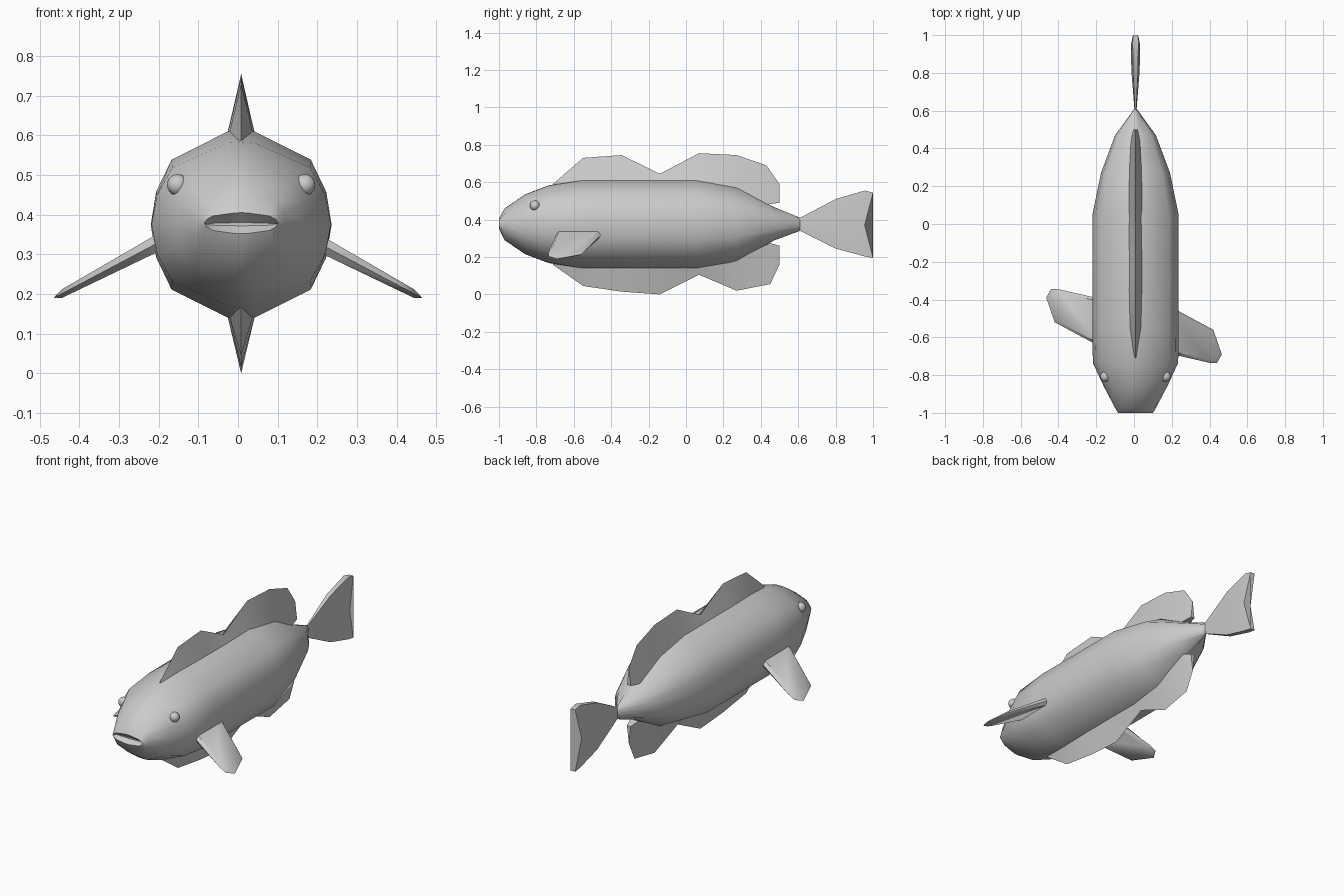
import bpy, bmesh
from mathutils import Matrix, Vector

if "Cube" in bpy.data.objects:
    bpy.data.objects.remove(bpy.data.objects["Cube"])

CX = 0.008  # body centre line


def loft(name, rings, angle=0.7):
    """Skin a list of equal-length closed rings and cap both ends."""
    bm = bmesh.new()
    rows = [[bm.verts.new(p) for p in ring] for ring in rings]
    n = len(rings[0])
    for a, b in zip(rows, rows[1:]):
        for i in range(n):
            j = (i + 1) % n
            bm.faces.new((a[i], a[j], b[j], b[i]))
    bm.faces.new(rows[0])
    bm.faces.new(rows[-1])
    bmesh.ops.recalc_face_normals(bm, faces=bm.faces)
    mesh = bpy.data.meshes.new(name)
    bm.to_mesh(mesh)
    bm.free()
    ob = bpy.data.objects.new(name, mesh)
    bpy.context.collection.objects.link(ob)
    smooth(ob, angle)
    return ob


def smooth(ob, angle=0.7):
    bpy.ops.object.select_all(action='DESELECT')
    ob.select_set(True)
    bpy.context.view_layer.objects.active = ob
    bpy.ops.object.shade_smooth_by_angle(angle=angle)


# Body: one faceted cross-section scaled along the length
quarter = [(0, 1), (0.15, 0.99), (0.77, 0.69), (0.94, 0.35), (1, 0)]
half = quarter + [(x, -z) for x, z in quarter[-2::-1]]
section = half + [(-x, z) for x, z in half[-2:0:-1]]


def body_ring(y, w, top, bottom):
    mid, h = (top + bottom) / 2, (top - bottom) / 2
    return [(CX + x * w, y, mid + z * h) for x, z in section]


# y, half width, top, bottom; the first ring is the inside of the mouth
stations = [(-0.975, 0.085, 0.38, 0.372), (-1, 0.093, 0.405, 0.352),
            (-0.97, 0.11, 0.46, 0.29), (-0.86, 0.168, 0.535, 0.215),
            (-0.735, 0.226, 0.583, 0.168), (-0.55, 0.228, 0.612, 0.138),
            (0.05, 0.228, 0.612, 0.138), (0.27, 0.183, 0.575, 0.175),
            (0.47, 0.108, 0.467, 0.288), (0.61, 0.006, 0.41, 0.34)]
loft("body", [body_ring(*s) for s in stations])


# Dorsal and belly fins: wedges with a sharp outer edge
def ridge_fin(name, pts):
    loft(name, [[(CX - w, y, base), (CX, y, tip), (CX + w, y, base)]
                for y, tip, base, w in pts])


# y, tip height, base height, half thickness
ridge_fin("dorsal_fin", [
    (-0.71, 0.592, 0.57, 0.01), (-0.55, 0.73, 0.605, 0.03),
    (-0.345, 0.745, 0.608, 0.034), (-0.14, 0.645, 0.608, 0.034),
    (0.07, 0.755, 0.605, 0.034), (0.27, 0.745, 0.565, 0.034),
    (0.43, 0.69, 0.48, 0.025), (0.50, 0.59, 0.49, 0.012)])
ridge_fin("belly_fin", [
    (-0.71, 0.158, 0.18, 0.01), (-0.55, 0.045, 0.145, 0.03),
    (-0.345, 0.015, 0.142, 0.034), (-0.14, 0.0, 0.142, 0.034),
    (0.07, 0.105, 0.145, 0.034), (0.27, 0.02, 0.185, 0.034),
    (0.45, 0.055, 0.275, 0.025), (0.50, 0.16, 0.26, 0.012)])


# Tail fin: flat fan with a notched rear edge
def tail_ring(y, w, top, bottom, notch=0.0):
    mid = (top + bottom) / 2
    return [(CX - 0.6 * w, y, top), (CX - w, y - notch, mid),
            (CX - 0.6 * w, y, bottom), (CX + 0.6 * w, y, bottom),
            (CX + w, y - notch, mid), (CX + 0.6 * w, y, top)]


loft("tail_fin", [tail_ring(0.58, 0.006, 0.42, 0.335),
                  tail_ring(0.61, 0.006, 0.41, 0.34),
                  tail_ring(0.80, 0.021, 0.51, 0.245),
                  tail_ring(0.955, 0.025, 0.555, 0.203, 0.05),
                  tail_ring(1.0, 0.023, 0.545, 0.195, 0.045)])

# Side fins: the second is the first turned half round about the fin centre
outline = [(0.16, -0.68), (0.40, -0.735), (0.44, -0.735),
           (0.465, -0.69), (0.42, -0.56), (0.16, -0.42)]
turn = Matrix.Translation((0, -0.54, 0)) @ Matrix.Rotation(3.14159265, 4, 'Z') \
    @ Matrix.Translation((0, 0.54, 0))


def side_fin_ring(scale, lift):
    ring = []
    for x, y in outline:
        fx, fy = 0.32 + (x - 0.32) * scale, -0.61 + (y + 0.61) * scale
        taper = 1 - (x - 0.16) * 1.8
        ring.append(Vector((fx, fy, 0.317 - 0.53 * (fx - 0.225) + lift * taper)))
    return ring


rings = [side_fin_ring(0.86, -0.024), side_fin_ring(1, 0), side_fin_ring(0.86, 0.024)]
loft("right_side_fin", rings)
loft("left_side_fin", [[turn @ p for p in r] for r in rings])

# Eyes
for name, side in (("right_eye", 1), ("left_eye", -1)):
    bpy.ops.mesh.primitive_uv_sphere_add(segments=16, ring_count=10, radius=0.027,
                                         location=(CX + side * 0.16, -0.808, 0.475))
    eye = bpy.context.object
    eye.name = name
    smooth(eye)
